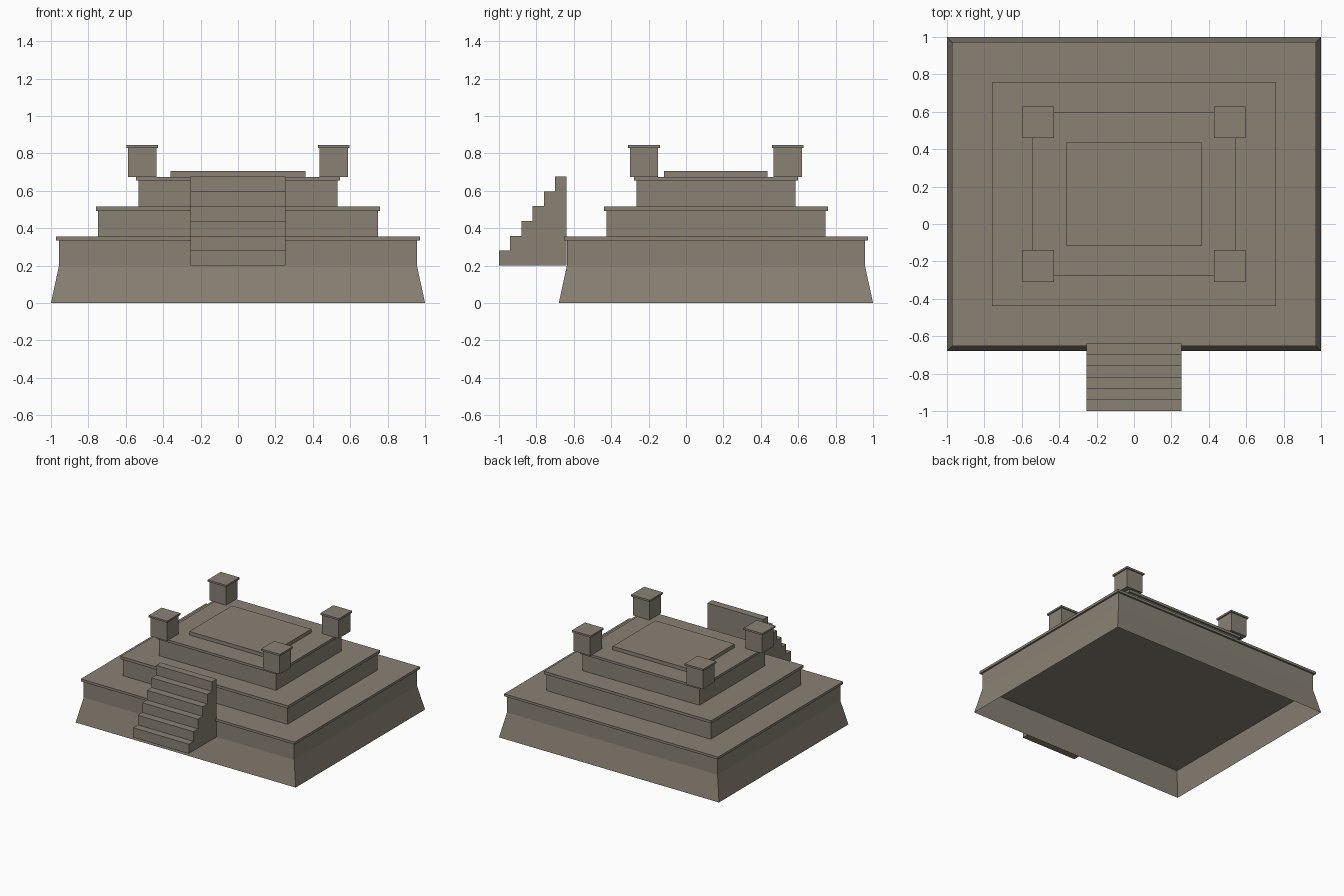
import bpy
import bmesh

if "Cube" in bpy.data.objects:
    bpy.data.objects.remove(bpy.data.objects["Cube"], do_unlink=True)

stone = bpy.data.materials.new("weathered_stone")
stone.use_nodes = True
colour = (0.25, 0.22, 0.175, 1)
stone.diffuse_color = colour
bsdf = next(n for n in stone.node_tree.nodes if n.type == "BSDF_PRINCIPLED")
bsdf.inputs["Base Color"].default_value = colour

CY = 0.16  # centre of the terraces, behind the stair


def finish(name, bm):
    mesh = bpy.data.meshes.new(name)
    bm.to_mesh(mesh)
    bm.free()
    mesh.materials.append(stone)
    obj = bpy.data.objects.new(name, mesh)
    bpy.context.collection.objects.link(obj)
    return obj


def box(name, hx, hy, z0, z1, x=0, y=CY):
    bm = bmesh.new()
    bmesh.ops.create_cube(bm, size=2)
    for v in bm.verts:
        v.co = (x + v.co.x * hx, y + v.co.y * hy, z0 if v.co.z < 0 else z1)
    return finish(name, bm)


# Flared skirt, an open sheet below the lowest terrace
bm = bmesh.new()
rings = []
for hx, hy, z in ((1, 0.84, 0), (0.957, 0.797, 0.2)):
    rings.append([bm.verts.new((sx * hx, CY + sy * hy, z))
                  for sx, sy in ((-1, -1), (1, -1), (1, 1), (-1, 1))])
low, high = rings
for i in range(4):
    j = (i + 1) % 4
    bm.faces.new((low[i], low[j], high[j], high[i]))
finish("flared_skirt", bm)

# Terraces, each with an overhanging rim
tiers = [("lower", 0.957, 0.797, 0.2, 0.335, 0.355, 0.015),
         ("middle", 0.748, 0.586, 0.355, 0.492, 0.515, 0.012),
         ("upper", 0.532, 0.425, 0.515, 0.655, 0.675, 0.014)]
for name, hx, hy, z0, z1, z2, lip in tiers:
    box(name + "_terrace", hx, hy, z0, z1)
    box(name + "_terrace_rim", hx + lip, hy + lip, z1, z2)

box("top_slab", 0.36, 0.277, 0.675, 0.705)

# Corner posts with flat caps
for side, sx in (("right", -1), ("left", 1)):
    for end, sy in (("front", -1), ("back", 1)):
        x, y = sx * 0.512, CY + sy * 0.384
        box(f"{end}_{side}_post", 0.075, 0.075, 0.675, 0.83, x, y)
        box(f"{end}_{side}_post_cap", 0.085, 0.085, 0.83, 0.845, x, y)

# Stair block, extruded from its stepped side profile
STEPS, RUN, RISE = 6, 0.06, 0.0795
profile = [(-1, 0.2)]
for i in range(STEPS):
    z = 0.2 + (i + 1) * RISE
    profile += [(-1 + i * RUN, z), (-1 + (i + 1) * RUN, z)]
profile.append((-1 + STEPS * RUN, 0.2))
bm = bmesh.new()
side = bm.faces.new([bm.verts.new((-0.253, y, z)) for y, z in profile])
out = bmesh.ops.extrude_face_region(bm, geom=[side])
moved = [g for g in out["geom"] if isinstance(g, bmesh.types.BMVert)]
bmesh.ops.translate(bm, verts=moved, vec=(0.506, 0, 0))
bmesh.ops.recalc_face_normals(bm, faces=bm.faces)
finish("front_stair", bm)
